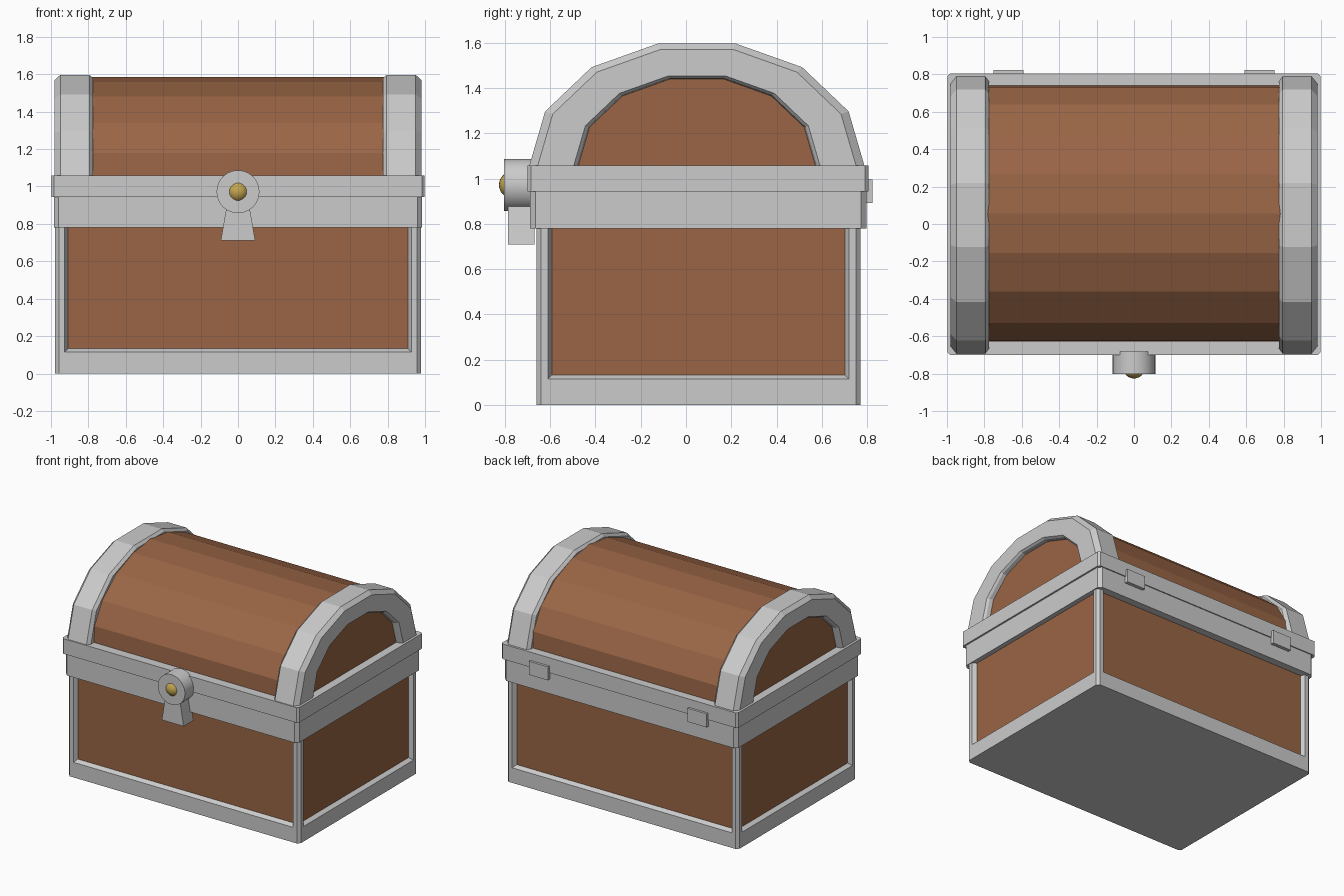
import bpy, bmesh, math
from mathutils import Matrix, Vector

if "Cube" in bpy.data.objects:
    bpy.data.objects.remove(bpy.data.objects["Cube"])


def material(name, rgb):
    m = bpy.data.materials.new(name)
    m.diffuse_color = (*rgb, 1)
    m.use_nodes = True
    m.node_tree.nodes["Principled BSDF"].inputs["Base Color"].default_value = m.diffuse_color
    return m


wood = material("wood", (0.32, 0.13, 0.06))
gold = material("gold", (0.55, 0.38, 0.08))


def finish(name, bm, mats=()):
    bmesh.ops.recalc_face_normals(bm, faces=bm.faces)
    me = bpy.data.meshes.new(name)
    bm.to_mesh(me)
    bm.free()
    for m in mats:
        me.materials.append(m)
    ob = bpy.data.objects.new(name, me)
    bpy.context.collection.objects.link(ob)
    return ob


def mirror_x(ob):
    mod = ob.modifiers.new("mirror", 'MIRROR')
    mod.use_axis = (True, False, False)


def box(x0, x1, y0, y1, z0, z1, corner=0.0):
    """Box with optionally chamfered vertical edges."""
    bm = bmesh.new()
    bmesh.ops.create_cube(bm, size=1)
    for v in bm.verts:
        v.co = ((x0 + x1) / 2 + v.co.x * (x1 - x0),
                (y0 + y1) / 2 + v.co.y * (y1 - y0),
                (z0 + z1) / 2 + v.co.z * (z1 - z0))
    if corner:
        edges = [e for e in bm.edges
                 if abs(e.verts[0].co.z - e.verts[1].co.z) > 1e-4]
        bmesh.ops.bevel(bm, geom=edges, offset=corner, segments=1, affect='EDGES')
    return bm


def prism(points, axis, a, b):
    """Extrude a 2D outline along x (points are y,z) or y (points are x,z)."""
    bm = bmesh.new()
    rings = []
    for t in (a, b):
        rings.append([bm.verts.new((t, p, q) if axis == 'x' else (p, t, q))
                      for p, q in points])
    n = len(points)
    for r in rings:
        bm.faces.new(r)
    for i in range(n):
        j = (i + 1) % n
        bm.faces.new((rings[0][i], rings[0][j], rings[1][j], rings[1][i]))
    return bm


# Chest body: framed box with sloped recesses and wooden panels
bm = box(-0.978, 0.978, -0.66, 0.77, 0, 0.86, 0.02)
bmesh.ops.recalc_face_normals(bm, faces=bm.faces)
bm.normal_update()
sides = [f for f in bm.faces if f.calc_area() > 0.5 and abs(f.normal.z) < 0.1]
bmesh.ops.inset_individual(bm, faces=sides, thickness=0.043)
for v in {v for f in sides for v in f.verts}:
    v.co.z = 0.115 if v.co.z < 0.4 else 0.82
bmesh.ops.inset_individual(bm, faces=sides, thickness=0.025, depth=-0.03)
for f in bm.faces:
    f.material_index = 0
body_panels = bmesh.new()
for f in sides:
    body_panels.faces.new([body_panels.verts.new(v.co) for v in f.verts])
bmesh.ops.delete(bm, geom=sides, context='FACES_ONLY')
finish("body_frame", bm)
panels = finish("body_panels", body_panels, [wood])
panels.data.flip_normals() if sum(
    p.normal.dot(p.center - Vector((0, 0.055, 0.45))) for p in panels.data.polygons) < 0 else None

# Rims of the body and of the lid
finish("body_rim", box(-0.985, 0.985, -0.69, 0.797, 0.78, 0.943, 0.025))
finish("lid_rim", box(-0.998, 0.998, -0.70, 0.805, 0.943, 1.058, 0.015))

# Wooden barrel of the lid, its ends form the side panels
half = [(0.688, 1.0), (0.677, 1.18), (0.585, 1.34), (0.415, 1.48), (0.21, 1.56)]
outline = ([(0.055 - w, z) for w, z in half] + [(0.055, 1.585)]
           + [(0.055 + w, z) for w, z in reversed(half)])
finish("lid_barrel", prism(outline, 'x', -0.935, 0.935), [wood])

# Chamfered arches at both ends of the lid
half = [(0.74, 0), (0.67, 0.24), (0.465, 0.435), (0.17, 0.54)]
arc = [(-w, h) for w, h in half] + [(w, h) for w, h in reversed(half)]
section = [(0.775, 0.80), (0.775, 0.965), (0.795, 1.0), (0.95, 1.0),
           (0.98, 0.95), (0.98, 0.735), (0.965, 0.715), (0.925, 0.705)]
bm = bmesh.new()
rings = [[bm.verts.new((x, 0.048 + s * w, 1.057 + s * h)) for x, s in section]
         for w, h in arc]
n = len(section)
for r0, r1 in zip(rings, rings[1:]):
    for i in range(n):
        j = (i + 1) % n
        bm.faces.new((r0[i], r0[j], r1[j], r1[i]))
for r in (rings[0], rings[-1]):
    bm.faces.new(r)
mirror_x(finish("lid_arches", bm))

# Lock: round boss, flared key plate and gold knob
bm = bmesh.new()
bmesh.ops.create_cone(bm, cap_ends=True, segments=24, radius1=0.115, radius2=0.115,
                      depth=0.12, matrix=Matrix.Translation((0, -0.743, 0.972))
                      @ Matrix.Rotation(math.pi / 2, 4, 'X'))
boss = finish("lock_boss", bm)
finish("lock_plate", prism([(-0.092, 0.71), (0.092, 0.71), (0.06, 0.90), (-0.06, 0.90)],
                           'y', -0.787, -0.668))
bm = bmesh.new()
bmesh.ops.create_uvsphere(bm, u_segments=24, v_segments=14, radius=0.059,
                          matrix=Matrix.Translation((0, -0.767, 0.972)))
knob = finish("lock_knob", bm, [gold])

# Smooth the round lock parts, keeping hard edges
for ob in (boss, knob):
    bpy.ops.object.select_all(action='DESELECT')
    ob.select_set(True)
    bpy.context.view_layer.objects.active = ob
    bpy.ops.object.shade_smooth_by_angle(angle=math.radians(35))

# Hinges on the back
mirror_x(finish("hinges", box(0.59, 0.75, 0.78, 0.823, 0.892, 0.995)))
